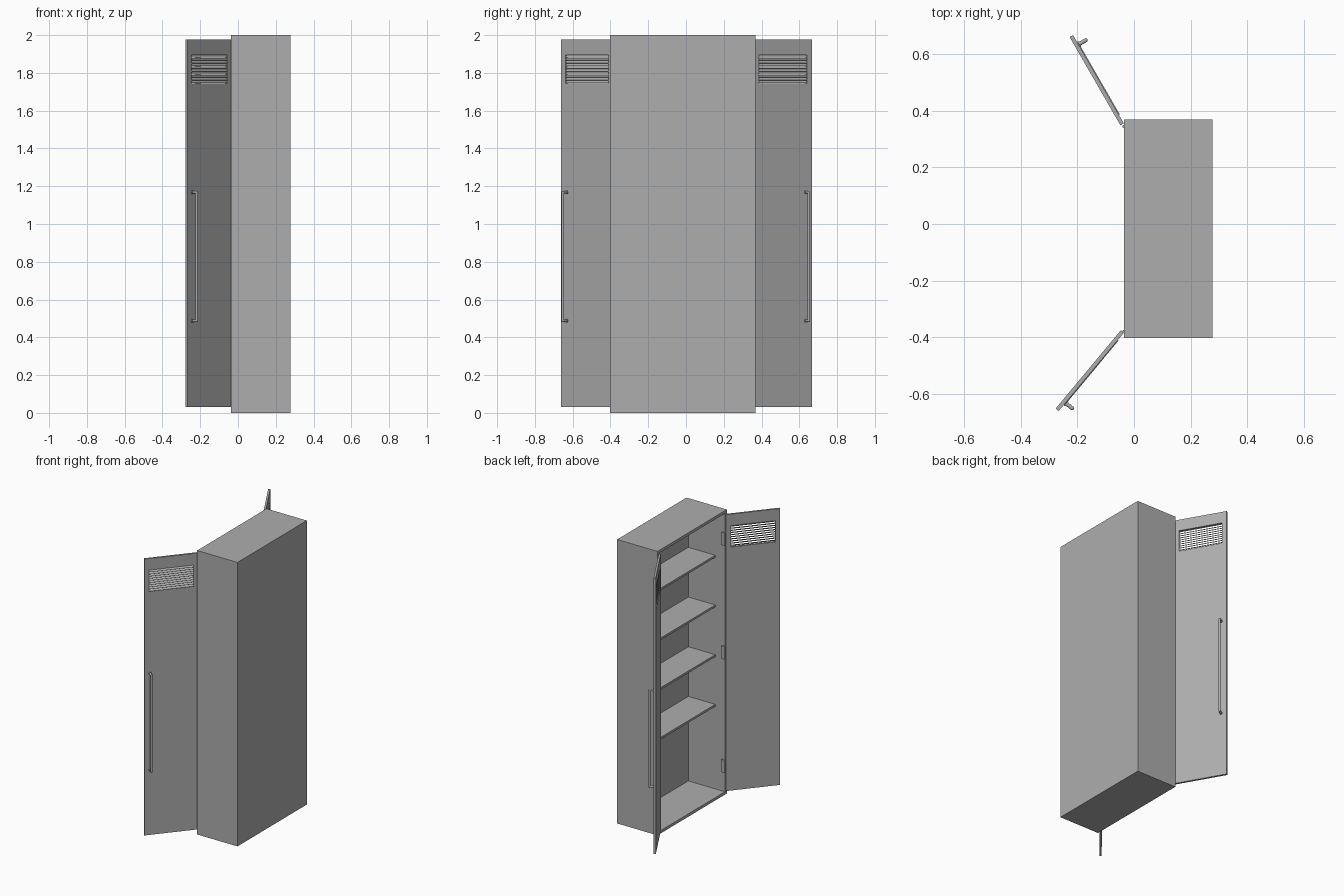
import bpy, bmesh, math
from mathutils import Matrix, Vector

if "Cube" in bpy.data.objects:
    bpy.data.objects.remove(bpy.data.objects["Cube"])

steel = bpy.data.materials.new("grey_steel")
GREY = (0.42, 0.42, 0.42, 1)
steel.diffuse_color = GREY
steel.use_nodes = True
steel.node_tree.nodes["Principled BSDF"].inputs["Base Color"].default_value = GREY


def add_box(bm, lo, hi, turn=Matrix()):
    """Box between two corners, turned about its own centre."""
    lo, hi = Vector(lo), Vector(hi)
    size = hi - lo
    m = Matrix.Translation((lo + hi) / 2) @ turn @ Matrix.Diagonal((*map(abs, size), 1))
    return bmesh.ops.create_cube(bm, size=1, matrix=m)


def add_rod(bm, a, b, r):
    a, b = Vector(a), Vector(b)
    turn = (b - a).to_track_quat('Z', 'Y').to_matrix().to_4x4()
    bmesh.ops.create_cone(bm, cap_ends=True, segments=16, radius1=r, radius2=r,
                          depth=(b - a).length, matrix=Matrix.Translation((a + b) / 2) @ turn)


def finish(name, bm, place=Matrix(), smooth=False):
    bmesh.ops.recalc_face_normals(bm, faces=bm.faces)
    mesh = bpy.data.meshes.new(name)
    bm.to_mesh(mesh)
    bm.free()
    mesh.materials.append(steel)
    ob = bpy.data.objects.new(name, mesh)
    bpy.context.collection.objects.link(ob)
    ob.matrix_world = place
    if smooth:
        bpy.ops.object.select_all(action='DESELECT')
        ob.select_set(True)
        bpy.context.view_layer.objects.active = ob
        bpy.ops.object.shade_smooth_by_angle(angle=math.radians(40))
    return ob


FRONT, BACK = -0.036, 0.278       # cabinet extent in x
Y0, Y1 = -0.403, 0.369            # cabinet extent in y
WALL, INNER_BACK = 0.02, 0.25

# Carcass: a box whose open side is inset and pushed inward
bm = bmesh.new()
add_box(bm, (FRONT, Y0, 0), (BACK, Y1, 2))
bm.normal_update()
opening = min(bm.faces, key=lambda f: f.calc_center_median().x)
bmesh.ops.inset_region(bm, faces=[opening], thickness=WALL, use_even_offset=True)
pushed = bmesh.ops.extrude_discrete_faces(bm, faces=[opening])["faces"]
bmesh.ops.translate(bm, verts=pushed[0].verts, vec=(INNER_BACK - FRONT, 0, 0))
finish("carcass", bm)

# Shelves
for i in range(4):
    z = 0.6 + 0.35 * i
    bm = bmesh.new()
    add_box(bm, (0.04, Y0 + WALL, z), (INNER_BACK, Y1 - WALL, z + 0.015))
    finish(f"shelf_{i + 1}", bm)

# Door dimensions, measured from the hinge edge of the outer face
WIDTH, THICK, BOTTOM, TOP = 0.36, 0.014, 0.03, 1.976
VENT_U, VENT_Z = (0.034, 0.328), (1.745, 1.895)
SLATS = 10


def build_door(side, hinge_y, angle, s):
    """s is the local y direction of the outer face."""
    place = Matrix.Translation((FRONT, hinge_y, 0)) @ Matrix.Rotation(math.radians(angle), 4, 'Z')

    # Panel: a grid of faces without the vent cell, given thickness
    bm = bmesh.new()
    us, zs = (0, *VENT_U, WIDTH), (BOTTOM, *VENT_Z, TOP)
    grid = [[bm.verts.new((u, 0, z)) for z in zs] for u in us]
    for i in range(3):
        for j in range(3):
            if (i, j) != (1, 1):
                bm.faces.new((grid[i][j], grid[i + 1][j], grid[i + 1][j + 1], grid[i][j + 1]))
    geom = bmesh.ops.extrude_face_region(bm, geom=bm.faces[:], use_keep_orig=True)["geom"]
    bmesh.ops.translate(bm, verts=[g for g in geom if isinstance(g, bmesh.types.BMVert)],
                        vec=(0, -s * THICK, 0))
    finish(f"{side}_door", bm, place)

    # Louvre slats sloping down towards the outside
    bm = bmesh.new()
    pitch = (VENT_Z[1] - VENT_Z[0]) / SLATS
    for i in range(SLATS):
        z = VENT_Z[0] + pitch * (i + 0.5)
        y = -s * THICK * 0.3
        add_box(bm, (VENT_U[0], y - 0.009, z - 0.001), (VENT_U[1], y + 0.009, z + 0.001),
                Matrix.Rotation(-s * math.radians(42), 4, 'X'))
    finish(f"{side}_door_louvres", bm, place)

    # Handle: bar on two posts with round corners and base collars
    bm = bmesh.new()
    u, out, r, ends = 0.322, s * 0.03, 0.007, (0.488, 1.168)
    add_rod(bm, (u, out, ends[0]), (u, out, ends[1]), r)
    for z in ends:
        add_rod(bm, (u, 0, z), (u, out, z), r)
        add_rod(bm, (u, 0, z), (u, s * 0.006, z), 0.01)
        bmesh.ops.create_uvsphere(bm, u_segments=16, v_segments=8, radius=r,
                                  matrix=Matrix.Translation((u, out, z)))
    finish(f"{side}_door_handle", bm, place, smooth=True)


build_door("left", 0.356, 119.9, -1)
build_door("right", -0.385, 230.2, 1)

# Hinges on the inner side walls
for side, y, d in (("left", Y1 - WALL, -1), ("right", Y0 + WALL, 1)):
    for i, z in enumerate((0.2, 1.0, 1.8)):
        bm = bmesh.new()
        add_box(bm, (FRONT + 0.004, y, z - 0.045), (FRONT + 0.024, y + d * 0.008, z + 0.045))
        add_rod(bm, (FRONT, y + d * 0.004, z - 0.045), (FRONT, y + d * 0.004, z + 0.045), 0.005)
        finish(f"{side}_hinge_{i + 1}", bm, smooth=True)
